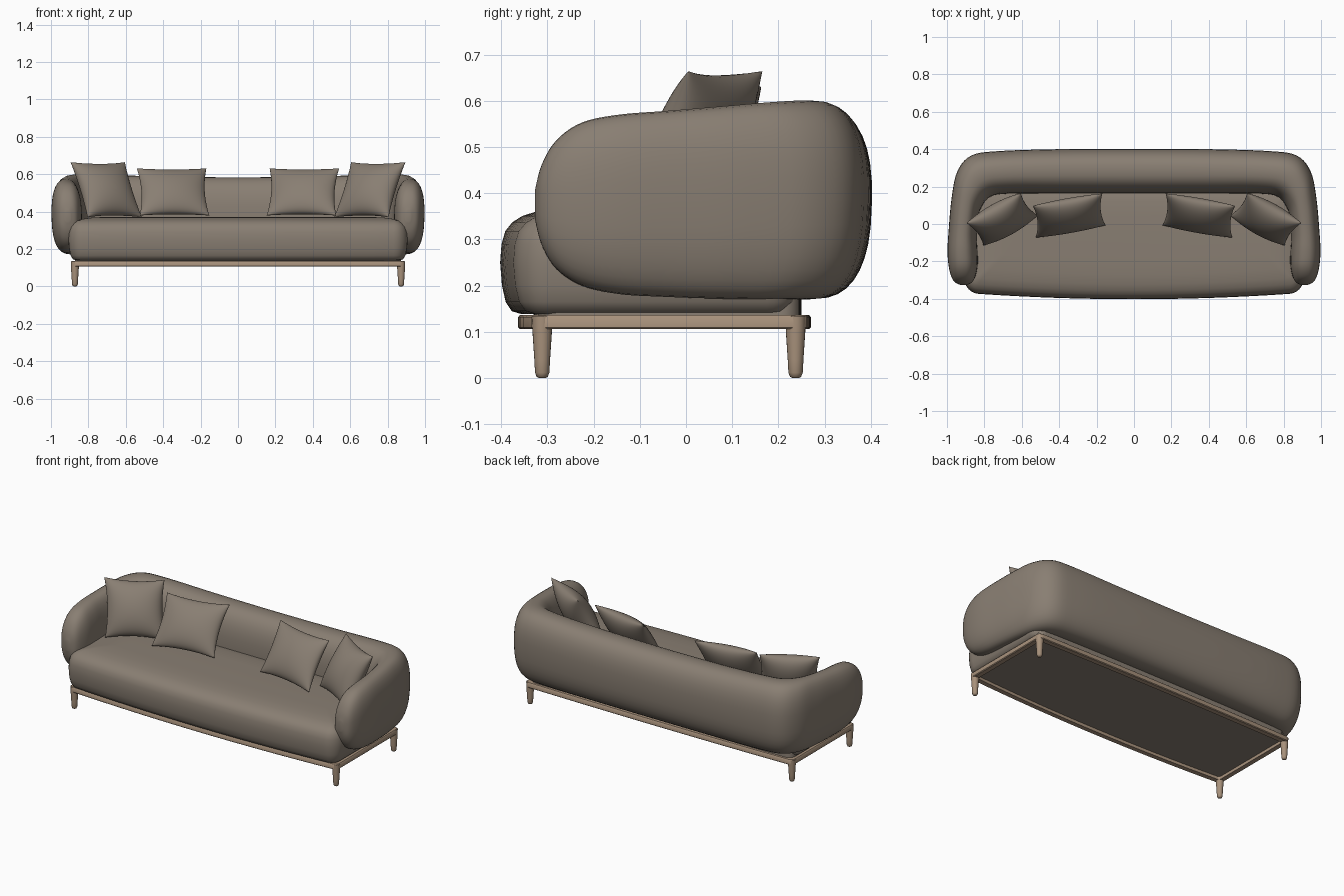
import bpy, bmesh, math
from mathutils import Vector

if "Cube" in bpy.data.objects:
    bpy.data.objects.remove(bpy.data.objects["Cube"])


def material(name, rgb):
    m = bpy.data.materials.new(name)
    m.diffuse_color = (*rgb, 1)
    m.use_nodes = True
    m.node_tree.nodes["Principled BSDF"].inputs["Base Color"].default_value = m.diffuse_color
    return m


FABRIC = material("taupe fabric", (0.25, 0.21, 0.17))
WOOD = material("light wood", (0.39, 0.285, 0.2))


def finish(name, bm, mat, angle=50):
    bmesh.ops.recalc_face_normals(bm, faces=bm.faces)
    me = bpy.data.meshes.new(name)
    bm.to_mesh(me)
    bm.free()
    me.materials.append(mat)
    me.shade_smooth()
    me.set_sharp_from_angle(angle=math.radians(angle))
    ob = bpy.data.objects.new(name, me)
    bpy.context.collection.objects.link(ob)
    return ob


def loft(name, loops, mat, ring=False, angle=50):
    """Skin closed loops; cap both ends, or join last to first for a ring."""
    bm = bmesh.new()
    rows = [[bm.verts.new(p) for p in lp] for lp in loops]
    pairs = list(zip(rows, rows[1:])) + ([(rows[-1], rows[0])] if ring else [])
    for a, b in pairs:
        for i in range(len(a)):
            j = (i + 1) % len(a)
            bm.faces.new((a[i], a[j], b[j], b[i]))
    if not ring:
        bm.faces.new(rows[0])
        bm.faces.new(rows[-1])
    return finish(name, bm, mat, angle)


def outline(hx, y0, y1, r, front, back, inset, z):
    """Rounded rectangle in plan with bowed front and back edges."""
    hx, y0, y1, r = hx - inset, y0 + inset, y1 - inset, max(r - inset, 0.015)
    pts = []
    for cx, cy, a0 in ((hx - r, y1 - r, 0), (-hx + r, y1 - r, 90),
                       (-hx + r, y0 + r, 180), (hx - r, y0 + r, 270)):
        for k in range(7):
            a = math.radians(a0 + 15 * k)
            pts.append((cx + r * math.cos(a), cy + r * math.sin(a)))
        if a0 in (0, 180):   # subdivide the long edge
            pts += [(cx * (1 - k / 8), pts[-1][1]) for k in range(1, 16)]
    mid = (y0 + y1) / 2
    out = []
    for x, y in pts:
        bow = 1 - (x / hx) ** 2
        out.append((x, y + (back * bow if y > mid else -front * bow), z))
    return out


# Wooden rail frame
rail = ((0.004, 0.106), (0, 0.11), (0, 0.132), (0.004, 0.137), (0.032, 0.137), (0.032, 0.106))
loft("rail_frame", [outline(0.893, -0.333, 0.262, 0.03, 0.03, 0.008, i, z) for i, z in rail],
     WOOD, ring=True, angle=40)

# Tapered legs
for side, x in (("left", -0.872), ("right", 0.872)):
    for end, y in (("front", -0.311), ("back", 0.237)):
        loops = [[(x + r * math.cos(t * math.tau / 20), y + r * math.sin(t * math.tau / 20), z)
                  for t in range(20)]
                 for r, z in ((0.006, 0), (0.012, 0.003), (0.0155, 0.012), (0.017, 0.04),
                              (0.021, 0.1), (0.022, 0.134))]
        loft(f"{end}_{side}_leg", loops, WOOD)

# Upholstered base under the seat
loft("seat_base", [outline(0.872, -0.31, 0.245, 0.04, 0.02, 0.005, i, z)
                   for i, z in ((0, 0.124), (0, 0.2), (0.02, 0.3))], FABRIC)

# Seat cushion with bowed front
seat = ((0.045, 0.139), (0.025, 0.145), (0.012, 0.165), (0.004, 0.2), (0, 0.25), (0.003, 0.29),
        (0.011, 0.318), (0.026, 0.337), (0.048, 0.351), (0.08, 0.361), (0.13, 0.368), (0.2, 0.371))
loft("seat", [outline(0.907, -0.368, 0.25, 0.075, 0.034, 0, i, z) for i, z in seat], FABRIC)

# Wraparound back and arms: outer x,y / inner x,y / bottom / top, from centre to arm tip
half = [
    (0, 0.402, 0, 0.163, 0.172, 0.583), (0.4, 0.4, 0.4, 0.163, 0.172, 0.587),
    (0.72, 0.39, 0.66, 0.163, 0.171, 0.597), (0.87, 0.366, 0.77, 0.145, 0.17, 0.601),
    (0.945, 0.28, 0.82, 0.08, 0.17, 0.597), (0.975, 0.14, 0.835, 0.01, 0.172, 0.588),
    (0.99, -0.02, 0.84, -0.07, 0.176, 0.578), (0.997, -0.14, 0.836, -0.15, 0.182, 0.57),
    (0.991, -0.225, 0.836, -0.225, 0.2, 0.553), (0.977, -0.28, 0.848, -0.28, 0.236, 0.515),
    (0.957, -0.312, 0.866, -0.312, 0.288, 0.462), (0.925, -0.327, 0.895, -0.327, 0.345, 0.405)]
stations = [(-a, b, -c, d, e, f) for a, b, c, d, e, f in half[:0:-1]] + half


def smooth_path(st, n=5):
    st = [Vector(s) for s in st]
    out = []
    for i in range(len(st) - 1):
        p0, p1, p2, p3 = st[max(i - 1, 0)], st[i], st[i + 1], st[min(i + 2, len(st) - 1)]
        for k in range(n):
            t = k / n
            out.append(0.5 * (2 * p1 + (p2 - p0) * t + (2 * p0 - 5 * p1 + 4 * p2 - p3) * t ** 2
                              + (3 * p1 - p0 - 3 * p2 + p3) * t ** 3))
    return out + [st[-1]]


def power(v, e):
    return math.copysign(abs(v) ** e, v)


def section(s):
    ox, oy, ix, iy, zb, zt = s
    pts = []
    for k in range(36):
        a = k * math.tau / 36
        c, h = power(math.cos(a), 0.8), power(math.sin(a), 0.8)
        c += 0.04 * h
        pts.append(((ox + ix) / 2 + (ox - ix) / 2 * c, (oy + iy) / 2 + (oy - iy) / 2 * c,
                    (zb + zt) / 2 + (zt - zb) / 2 * h))
    return pts


loft("back_and_arms", [section(s) for s in smooth_path(stations)], FABRIC, angle=80)


# Scatter pillows: puffed squares with pinched corners
def pillow(name, centre, right, up, thick, n=24):
    centre, right, up = Vector(centre), Vector(right), Vector(up)
    normal = right.cross(up).normalized()
    bm = bmesh.new()
    for sgn in (1, -1):
        grid = []
        for i in range(n + 1):
            row = []
            for j in range(n + 1):
                u = math.sin((i / n - 0.5) * math.pi)
                v = math.sin((j / n - 0.5) * math.pi)
                t = thick * (max(0, (1 - u * u) * (1 - v * v))) ** 0.5
                pu, pv = u * (1 - 0.09 * (1 - v * v)), v * (1 - 0.09 * (1 - u * u))
                row.append(bm.verts.new(centre + right * pu + up * pv + normal * (t * sgn)))
            grid.append(row)
        for i in range(n):
            for j in range(n):
                bm.faces.new((grid[i][j], grid[i + 1][j], grid[i + 1][j + 1], grid[i][j + 1]))
    bmesh.ops.remove_doubles(bm, verts=bm.verts, dist=0.0002)
    finish(name, bm, FABRIC, 80)


for side, m in (("left", -1), ("right", 1)):
    pillow(f"outer_{side}_pillow", (m * 0.705, 0.025, 0.517),
           (m * 0.145, -0.08, 0), (m * 0.045, 0.06, 0.147), 0.075)
    pillow(f"inner_{side}_pillow", (m * 0.347, 0.045, 0.505),
           (m * 0.186, -0.033, 0), (m * 0.008, 0.085, 0.126), 0.062)
